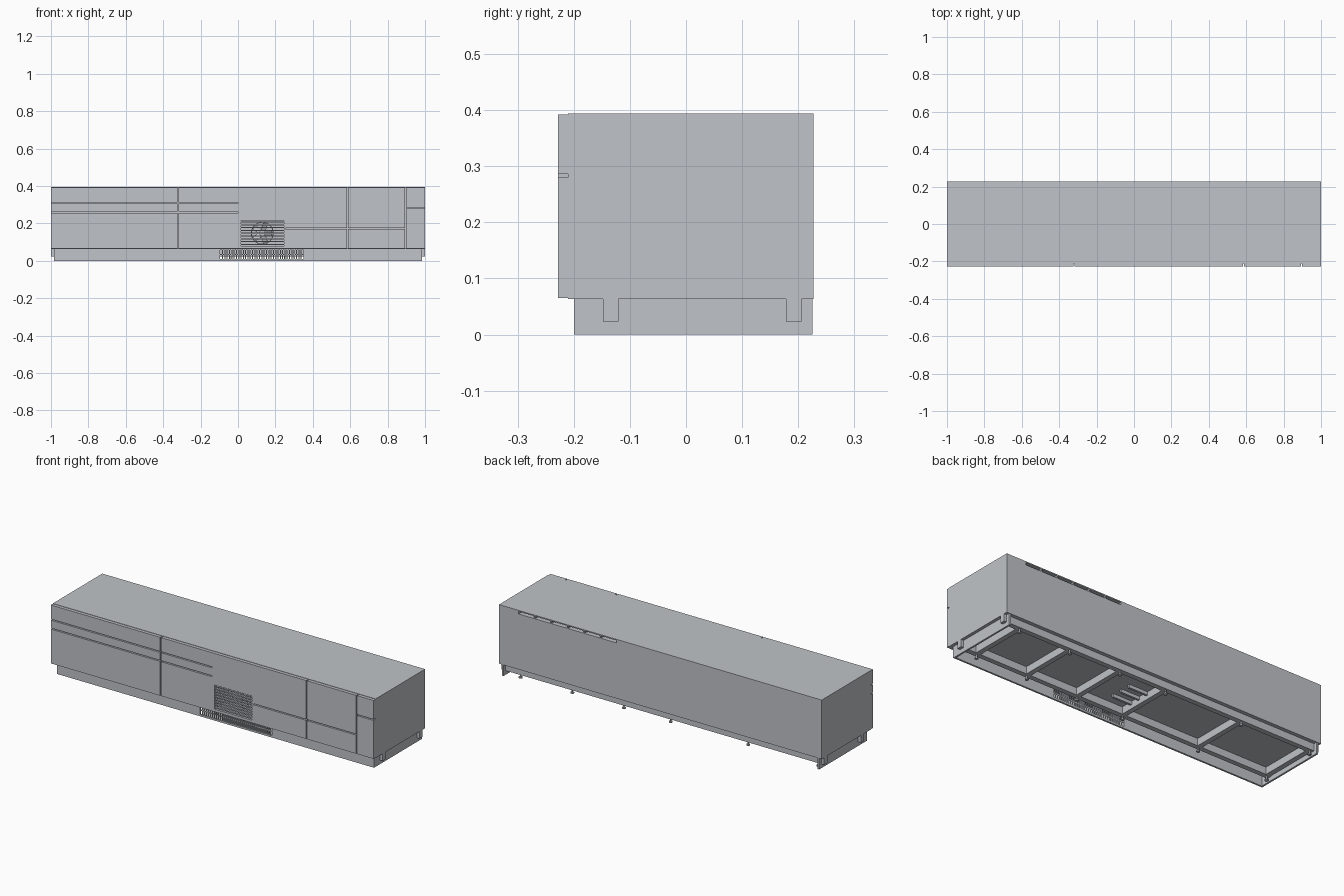
import bpy, bmesh, math
from mathutils import Matrix

cube = bpy.data.objects.get("Cube")
if cube:
    bpy.data.objects.remove(cube, do_unlink=True)

steel = bpy.data.materials.new("light_grey_steel")
steel.use_nodes = True
GREY = (0.53, 0.55, 0.58, 1)
steel.diffuse_color = GREY
steel.node_tree.nodes["Principled BSDF"].inputs["Base Color"].default_value = GREY


def add_box(bm, x0, x1, y0, y1, z0, z1):
    centre = ((x0 + x1) / 2, (y0 + y1) / 2, (z0 + z1) / 2)
    size = Matrix.Diagonal((x1 - x0, y1 - y0, z1 - z0, 1))
    bmesh.ops.create_cube(bm, size=1, matrix=Matrix.Translation(centre) @ size)


def finish(name, bm):
    mesh = bpy.data.meshes.new(name)
    bm.to_mesh(mesh)
    bm.free()
    mesh.materials.append(steel)
    obj = bpy.data.objects.new(name, mesh)
    bpy.context.collection.objects.link(obj)
    return obj


def boxes(name, spans):
    bm = bmesh.new()
    for span in spans:
        add_box(bm, *span)
    return finish(name, bm)


def cut(obj, spans):
    """Subtract boxes from an object, then drop the cutter."""
    cutter = boxes(obj.name + "_cutter", spans)
    cutter.hide_render = True
    mod = obj.modifiers.new("cut", 'BOOLEAN')
    mod.operation = 'DIFFERENCE'
    mod.solver = 'EXACT'
    mod.object = cutter
    bpy.context.view_layer.objects.active = obj
    bpy.ops.object.modifier_apply(modifier=mod.name)
    bpy.data.objects.remove(cutter, do_unlink=True)


FRONT, FACE, BACK = -0.228, -0.21, 0.227
BASE, TOP = 0.063, 0.394
GAP = 0.003
VENT = (0.015, 0.245, 0.08, 0.215)

# Cabinet with machine bay and a row of rear air slots
body = boxes("cabinet_body", [(-1, 1, FACE, BACK, BASE, TOP)])
slots = [(0.273 + i * 0.102, 0.368 + i * 0.102, 0.195, 0.3, 0.374, 0.388)
         for i in range(6)]
bay = (VENT[0], VENT[1], -0.3, 0.05, VENT[2], VENT[3])
cut(body, slots + [bay])

# Front panels, divided by vertical seams and horizontal gaps
seams = [-1 - GAP, -0.32, 0.585, 0.895, 1 + GAP]
panels = [boxes(f"front_panel_{i + 1}",
                [(a + GAP, b - GAP, FRONT, FACE, 0.065, 0.392)])
          for i, (a, b) in enumerate(zip(seams, seams[1:]))]


def groove(x0, x1, z):
    return (x0, x1, FRONT - 0.1, FACE + 0.01, z - GAP, z + GAP)


cut(panels[0], [groove(-2, 0, z) for z in (0.26, 0.31)])
cut(panels[1], [groove(-1, 0, z) for z in (0.26, 0.31)]
    + [groove(0.255, 1, 0.172),
       (VENT[0], VENT[1], -0.3, 0, VENT[2], VENT[3])])
cut(panels[2], [groove(0, 1, 0.172)])
cut(panels[3], [groove(0, 2, 0.283)])

# Louvre slats over the machine bay
step = (VENT[3] - VENT[2]) / 9
boxes("vent_slats", [(VENT[0], VENT[1], -0.224, -0.212,
                      VENT[2] + (i + 0.3) * step, VENT[2] + (i + 0.75) * step)
                     for i in range(9)])

# Fan: ring, hub and blades facing forward
fan_place = Matrix.Translation((0.13, -0.17, 0.148)) @ Matrix.Rotation(math.pi / 2, 4, 'X')
bm = bmesh.new()
bmesh.ops.create_cone(bm, cap_ends=True, segments=24, radius1=0.016,
                      radius2=0.016, depth=0.03, matrix=fan_place)
for i in range(5):
    blade = (Matrix.Rotation(i * math.tau / 5, 4, 'Z')
             @ Matrix.Translation((0.033, 0, 0))
             @ Matrix.Rotation(math.radians(30), 4, 'X')
             @ Matrix.Diagonal((0.04, 0.03, 0.002, 1)))
    bmesh.ops.create_cube(bm, size=1, matrix=fan_place @ blade)
finish("fan_rotor", bm)

bm = bmesh.new()
rings = []
for radius, depth in ((0.056, -0.012), (0.056, 0.012), (0.061, 0.012), (0.061, -0.012)):
    rings.append([bm.verts.new(fan_place @ (Matrix.Rotation(k * math.tau / 32, 3, 'Z')
                  @ Matrix.Translation((radius, 0, depth)).translation)) for k in range(32)])
for a, b in zip(rings, rings[1:] + rings[:1]):
    for k in range(32):
        n = (k + 1) % 32
        bm.faces.new((a[k], a[n], b[n], b[k]))
bmesh.ops.recalc_face_normals(bm, faces=bm.faces)
finish("fan_ring", bm)

# Plinth: front board with air opening, plus two end boards
plinth = boxes("plinth_front", [(-0.983, 0.983, -0.2, -0.19, 0, BASE)])
G0, G1 = -0.095, 0.35
cut(plinth, [(G0, G1, -0.3, -0.1, 0.01, 0.057)])
boxes("plinth_ends", [(s * 0.978 - 0.005, s * 0.978 + 0.005, -0.19, 0.225, 0, BASE)
                      for s in (-1, 1)])

# Plinth grille of upright bars with a middle rail
pitch = (G1 - G0) / 36
bars = [(G0 + i * pitch - 0.003, G0 + i * pitch + 0.003, -0.198, -0.192, 0.01, 0.057)
        for i in range(1, 36)]
boxes("plinth_grille", bars + [(G0, G1, -0.197, -0.193, 0.031, 0.036)])

# Base frame: two long rails joined by cross beams
RAILS = ((-0.148, -0.12), (0.178, 0.206))
boxes("base_rails", [(-1, 1, a, b, 0.023, BASE) for a, b in RAILS])
beam_x = (-0.955, -0.52, -0.04, 0.25, 0.57, 0.89)
boxes("base_cross_beams", [(x - 0.014, x + 0.014, RAILS[0][1], RAILS[1][0], 0.023, BASE)
                           for x in beam_x])
boxes("base_drain_bars", [(-0.026, 0.09, y, y + 0.012, 0.045, BASE)
                          for y in (-0.06, 0.0, 0.06)])

# Levelling feet under the rails
bm = bmesh.new()
for x in beam_x:
    for a, b in RAILS:
        for radius, z0, z1 in ((0.004, 0.005, 0.024), (0.01, 0, 0.006)):
            bmesh.ops.create_cone(bm, cap_ends=True, segments=12, radius1=radius,
                                  radius2=radius, depth=z1 - z0,
                                  matrix=Matrix.Translation((x, (a + b) / 2, (z0 + z1) / 2)))
finish("levelling_feet", bm)
